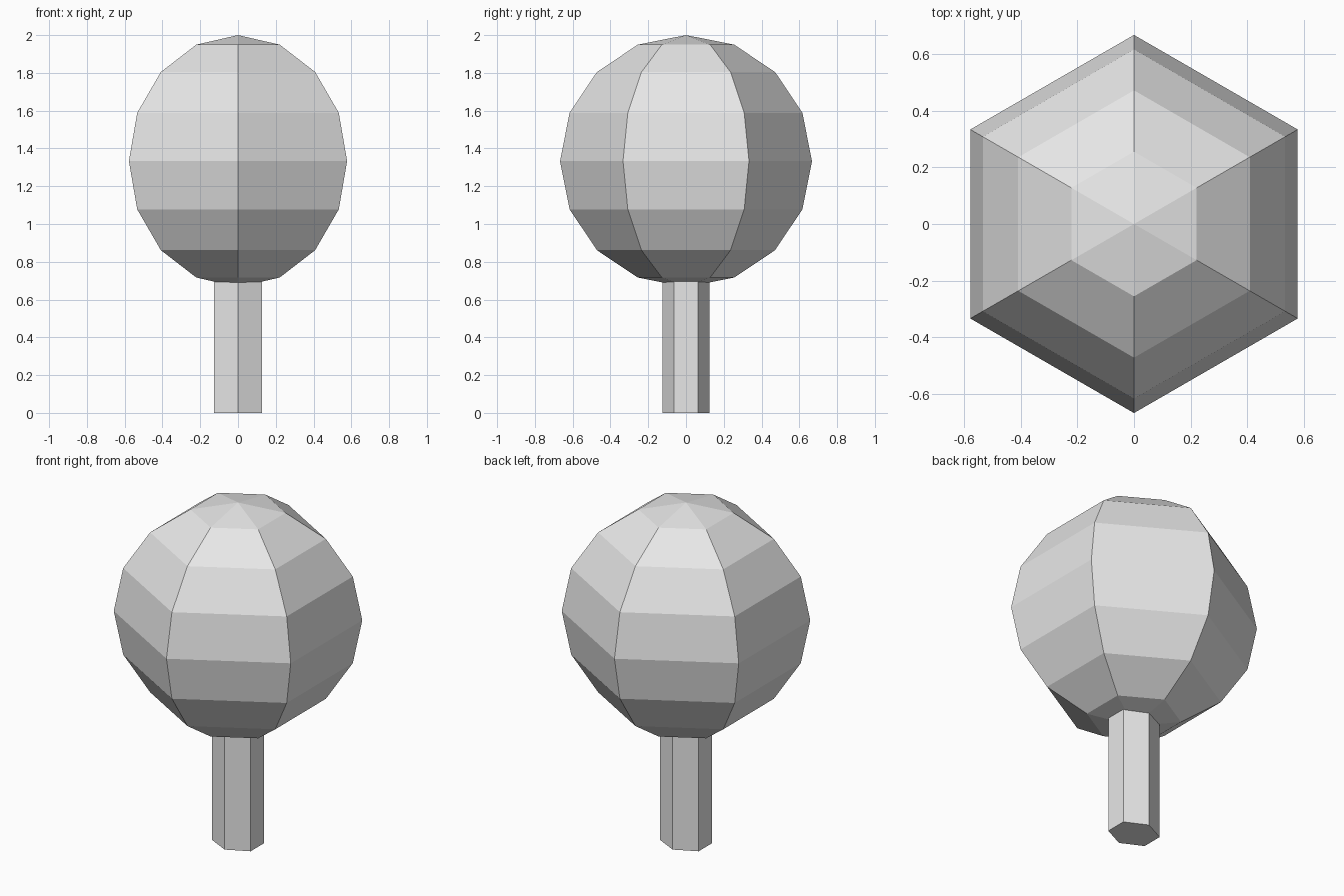
import bpy, bmesh
from math import sin, cos, pi

cube = bpy.data.objects.get("Cube")
if cube:
    bpy.data.objects.remove(cube, do_unlink=True)

SIDES = 6
RINGS = 8
RADIUS = 0.667
STEM_RADIUS = 0.125
STEM_TOP = 0.7

grey = bpy.data.materials.new("plain grey")
grey.use_nodes = True
colour = (0.8, 0.8, 0.8, 1)
grey.diffuse_color = colour
grey.node_tree.nodes["Principled BSDF"].inputs["Base Color"].default_value = colour


def lathe(name, profile, stretch_x=1.0):
    """Six-sided flat-shaded solid from (radius, height) pairs, bottom to top."""
    bm = bmesh.new()
    rings = []
    for radius, z in profile:
        if radius < 1e-4:
            rings.append([bm.verts.new((0, 0, z))] * SIDES)
            continue
        angles = [pi / 2 + 2 * pi * k / SIDES for k in range(SIDES)]
        rings.append([bm.verts.new((radius * cos(a) * stretch_x, radius * sin(a), z))
                      for a in angles])
    for low, high in zip(rings, rings[1:]):
        for i in range(SIDES):
            j = (i + 1) % SIDES
            corners = dict.fromkeys((low[i], low[j], high[j], high[i]))
            bm.faces.new(list(corners))
    bm.normal_update()
    mesh = bpy.data.meshes.new(name)
    bm.to_mesh(mesh)
    bm.free()
    mesh.materials.append(grey)
    obj = bpy.data.objects.new(name, mesh)
    bpy.context.collection.objects.link(obj)
    return obj


# Round crown
centre = 2 - RADIUS
steps = [pi * k / RINGS for k in range(RINGS + 1)]
lathe("crown", [(RADIUS * sin(a), centre - RADIUS * cos(a)) for a in steps])

# Stem, slightly wider across x, closed at the foot
lathe("stem", [(0, 0), (STEM_RADIUS, 0), (STEM_RADIUS, STEM_TOP)], stretch_x=1.17)
